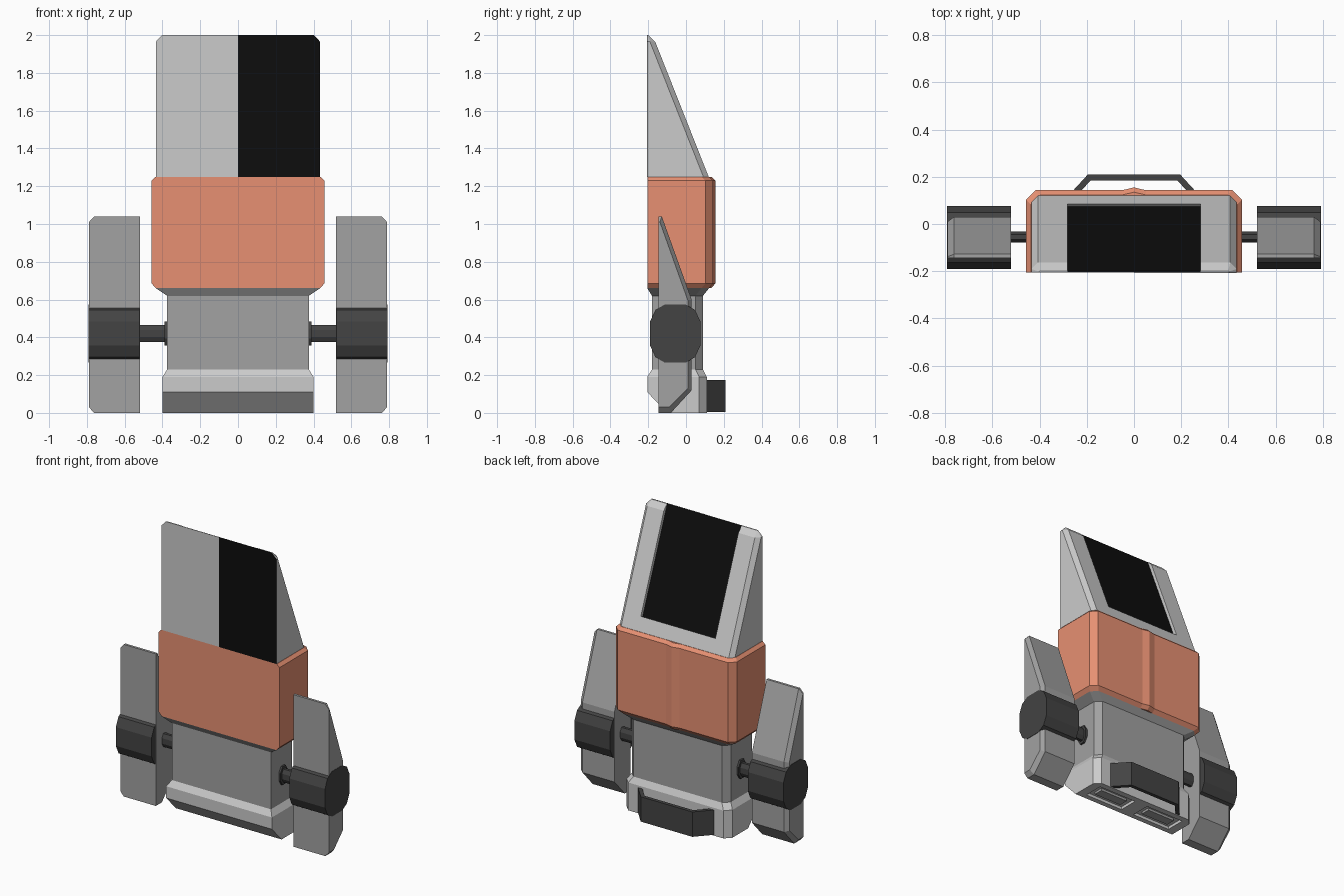
import bpy, bmesh, math
from mathutils import Vector

if "Cube" in bpy.data.objects:
    bpy.data.objects.remove(bpy.data.objects["Cube"])


def material(name, r, g, b):
    m = bpy.data.materials.new(name)
    m.diffuse_color = (r, g, b, 1)
    m.use_nodes = True
    m.node_tree.nodes["Principled BSDF"].inputs["Base Color"].default_value = m.diffuse_color
    return m


LIGHT = material("light_grey", .6, .6, .6)
MID = material("mid_grey", .36, .36, .36)
DARK = material("dark_grey", .056, .056, .056)
BLACK = material("black", .004, .004, .004)
ORANGE = material("orange", .8, .28, .17)


def loft(name, rings, mat):
    """Skin a list of closed rings with flat faces and cap both ends."""
    bm = bmesh.new()
    vs = [[bm.verts.new(p) for p in r] for r in rings]
    n = len(rings[0])
    for a, b in zip(vs, vs[1:]):
        for i in range(n):
            j = (i + 1) % n
            bm.faces.new((a[i], a[j], b[j], b[i]))
    bm.faces.new(vs[0])
    bm.faces.new(vs[-1])
    bmesh.ops.recalc_face_normals(bm, faces=bm.faces)
    me = bpy.data.meshes.new(name)
    bm.to_mesh(me)
    bm.free()
    ob = bpy.data.objects.new(name, me)
    me.materials.append(mat)
    bpy.context.collection.objects.link(ob)
    return ob


def plan(z, hx, y0, y1, c):
    """Plan outline with square front and chamfered rear corners."""
    return [(-hx, y0, z), (hx, y0, z), (hx, y1 - c, z), (hx - c, y1, z),
            (c - hx, y1, z), (-hx, y1 - c, z)]


def body(name, sections, mat):
    return loft(name, [plan(*s) for s in sections], mat)


def side_prism(name, yz, x0, x1, mat):
    return loft(name, [[(x, y, z) for y, z in yz] for x in (x0, x1)], mat)


def box(name, x0, x1, y0, y1, z0, z1, mat):
    return side_prism(name, [(y0, z0), (y1, z0), (y1, z1), (y0, z1)], x0, x1, mat)


def cut(ob, cutter):
    cutter.hide_render = True
    m = ob.modifiers.new("cut", 'BOOLEAN')
    m.operation = 'DIFFERENCE'
    m.object = cutter
    bpy.context.view_layer.objects.active = ob
    bpy.ops.object.modifier_apply(modifier=m.name)
    bpy.data.objects.remove(cutter)


def octagon(ry, rz, cy=-.055, cz=.42):
    return [(cy + ry * math.cos(a) / .924, cz + rz * math.sin(a) / .924)
            for a in [math.pi * (2 * i + 1) / 8 for i in range(8)]]


# Lower body: skirt, waist with flared collar
skirt = body("skirt", [(0, .40, -.10, .11, .04), (.11, .40, -.205, .11, .04),
                       (.19, .40, -.205, .11, .04), (.23, .375, -.18, .09, .04)], LIGHT)
body("waist", [(.23, .375, -.18, .09, .04), (.62, .375, -.18, .09, .04),
               (.66, .435, -.205, .122, .04)], MID)

# Underside vents
for s in (-1, 1):
    cut(skirt, box("vent_cutter", s * .05, s * .34, -.065, .07, -.05, .02, LIGHT))
    box("vent_insert", s * .09, s * .30, -.03, .035, .004, .025, MID)

# Chest shell with rear ridge
body("chest", [(.66, .435, -.205, .122, .04), (.685, .457, -.205, .143, .04),
               (1.23, .457, -.205, .143, .04), (1.25, .437, -.205, .123, .04)], ORANGE)
loft("chest_ridge", [[(-w, .11, z), (-w, y, z), (0, y + .012, z), (w, y, z), (w, .11, z)]
                     for z, y, w in ((.66, .122, .05), (.685, .143, .05),
                                     (1.23, .143, .05), (1.25, .123, .05))], ORANGE)

# Wedge-shaped top with recessed window
wedge = body("wedge_top", [(1.25, .435, -.205, .12, .028), (1.965, .435, -.205, -.163, .028),
                           (2.0, .402, -.205, -.198, .003)], LIGHT)
cut(wedge, side_prism("window_cutter", [(.072, 1.306), (-.215, 2.031), (-.1, 2.3),
                                        (.25, 1.6), (.098, 1.37)], -.282, .282, LIGHT))
side_prism("window", [(.070, 1.304), (.0745, 1.306), (-.2, 1.999), (-.2045, 1.999)],
           -.282, .282, BLACK)
front = [(0, 1.25), (.435, 1.25), (.435, 1.965), (.402, 2.0), (0, 2.0)]
loft("front_dark_panel", [[(x, y, z) for x, z in front] for y in (-.2065, -.204)], BLACK)

# Rear bumper strip
bump = [(-.29, .107), (-.195, .21), (.195, .21), (.29, .107),
        (.255, .107), (.183, .185), (-.183, .185), (-.255, .107)]
loft("rear_bumper", [[(x, y, z) for x, y in bump] for z in (.005, .175)], DARK)

# Arms, hubs and axles on both sides
outer = [(-.145, 0), (-.08, 0), (.03, .12), (.03, .60), (-.128, 1.04), (-.145, 1.04)]
inner = [(-.145, .03), (-.09, .03), (.01, .13), (.01, .595), (-.138, 1.01), (-.145, 1.01)]
quarter = [(.133, .064), (.105, .125), (.055, .154)]
hub = (quarter + [(-y, z) for y, z in quarter[::-1]]
       + [(-y, -z) for y, z in quarter] + [(y, -z) for y, z in quarter[::-1]])
hub = [(y - .057, z + .42) for y, z in hub]
for s, side in ((-1, "left"), (1, "right")):
    loft(side + "_arm", [[(s * x, y, z) for y, z in prof]
                         for x, prof in ((.52, outer), (.762, outer), (.789, inner))], MID)
    side_prism(side + "_hub", hub, s * .521, s * .791, DARK)
    side_prism(side + "_axle", octagon(.024, .045), s * .36, s * .53, DARK)
    side_prism(side + "_axle_flange", octagon(.04, .063), s * .36, s * .388, DARK)
